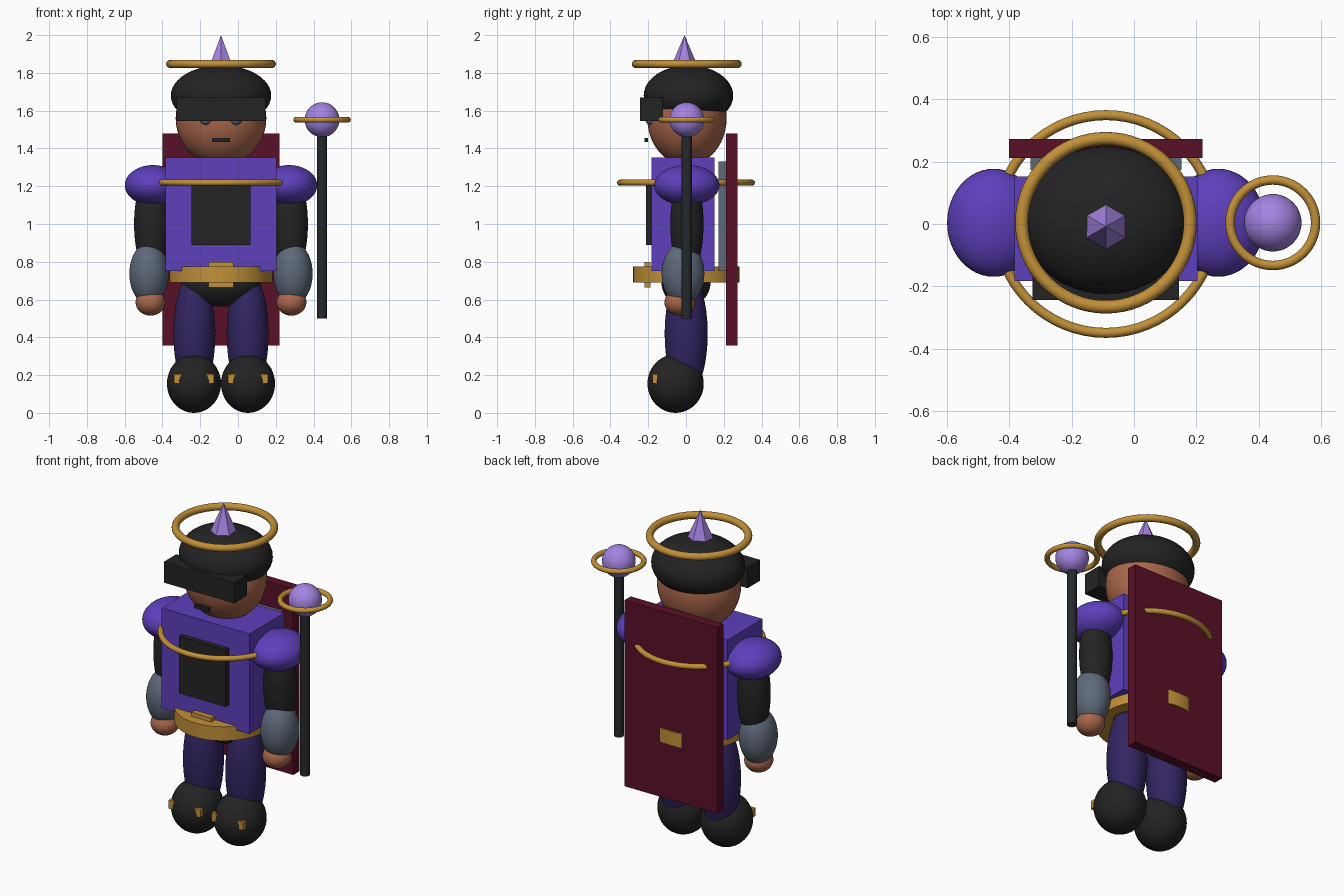
import bpy, math

if "Cube" in bpy.data.objects:
    bpy.data.objects.remove(bpy.data.objects["Cube"])

CX = -0.09  # body centre line; the staff stands to the right of it


def mat(name, r, g, b):
    m = bpy.data.materials.new(name)
    m.diffuse_color = (r, g, b, 1)
    m.use_nodes = True
    m.node_tree.nodes["Principled BSDF"].inputs["Base Color"].default_value = m.diffuse_color
    return m


PURPLE = mat("purple", 0.11, 0.05, 0.50)
INDIGO = mat("dark_indigo", 0.032, 0.018, 0.12)
BLACK = mat("black", 0.017, 0.017, 0.017)
CHARCOAL = mat("charcoal", 0.019, 0.022, 0.025)
SKIN = mat("skin", 0.40, 0.135, 0.07)
GOLD = mat("gold", 0.54, 0.28, 0.04)
LAVENDER = mat("lavender", 0.37, 0.23, 0.76)
SLATE = mat("slate", 0.11, 0.14, 0.19)
MAROON = mat("maroon", 0.10, 0.005, 0.02)


def finish(name, material, smooth=True):
    ob = bpy.context.object
    ob.name = name
    ob.data.materials.append(material)
    bpy.ops.object.transform_apply(location=False, rotation=False, scale=True)
    if smooth:
        bpy.ops.object.shade_smooth_by_angle(angle=math.radians(35))
    return ob


def ball(name, loc, radii, material):
    bpy.ops.mesh.primitive_uv_sphere_add(segments=48, ring_count=24, radius=1, location=loc)
    bpy.context.object.scale = radii
    return finish(name, material)


def box(name, x, y, z, material):
    """Box from (min, max) pairs."""
    spans = (x, y, z)
    bpy.ops.mesh.primitive_cube_add(size=1, location=[(a + b) / 2 for a, b in spans])
    bpy.context.object.scale = [b - a for a, b in spans]
    return finish(name, material, False)


def ring(name, loc, outer, minor, material):
    bpy.ops.mesh.primitive_torus_add(major_segments=64, minor_segments=16, location=loc,
                                     major_radius=outer - minor, minor_radius=minor)
    return finish(name, material)


def cylinder(name, loc, rx, ry, height, material):
    bpy.ops.mesh.primitive_cylinder_add(vertices=48, radius=1, depth=1, location=loc)
    bpy.context.object.scale = (rx, ry, height)
    return finish(name, material)


# Head
ball("head", (CX, 0.005, 1.56), (0.24, 0.21, 0.25), SKIN)
ball("cap", (CX, 0.013, 1.68), (0.266, 0.237, 0.16), BLACK)
box("brow_visor", (CX - 0.235, CX + 0.235), (-0.243, -0.123), (1.545, 1.67), BLACK)
box("mouth", (CX - 0.048, CX + 0.048), (-0.22, -0.2), (1.433, 1.455), BLACK)
ring("halo", (CX, 0.004, 1.847), 0.291, 0.021, GOLD)
bpy.ops.mesh.primitive_cone_add(vertices=6, radius1=0.0725, radius2=0, depth=0.17,
                                location=(CX, -0.008, 1.915))
finish("crown_spike", LAVENDER, False)

# Torso, back plate and cape
box("torso", (CX - 0.293, CX + 0.293), (-0.182, 0.152), (0.75, 1.353), PURPLE)
box("chest_panel", (CX - 0.156, CX + 0.156), (-0.213, -0.17), (0.888, 1.232), BLACK)
ring("chest_ring", (CX, 0, 1.219), 0.365, 0.016, GOLD)
box("back_plate", (CX - 0.242, CX + 0.242), (0.173, 0.214), (0.755, 1.33), SLATE)
box("cape", (CX - 0.31, CX + 0.31), (0.212, 0.272), (0.357, 1.478), MAROON)

# Belt and hips
cylinder("belt", (CX, 0.001, 0.7325), 0.273, 0.281, 0.085, GOLD)
box("buckle", (CX - 0.066, CX + 0.066), (-0.22, -0.188), (0.665, 0.8), GOLD)
ball("hips", (CX, 0, 0.69), (0.21, 0.13, 0.127), BLACK)

# Paired parts
for side, s in (("left", -1), ("right", 1)):
    ball(side + "_eye", (CX + s * 0.08, -0.19, 1.555), (0.032, 0.025, 0.03), SLATE)
    ball(side + "_shoulder", (CX + s * 0.36, 0.004, 1.205), (0.149, 0.173, 0.107), PURPLE)
    ball(side + "_arm", (CX + s * 0.367, 0.005, 1.0), (0.093, 0.088, 0.28), BLACK)
    ball(side + "_gauntlet", (CX + s * 0.381, -0.016, 0.737), (0.104, 0.113, 0.165), SLATE)
    ball(side + "_hand", (CX + s * 0.373, -0.032, 0.585), (0.079, 0.082, 0.07), SKIN)
    ball(side + "_leg", (CX + s * 0.141, 0.001, 0.42), (0.111, 0.114, 0.33), INDIGO)
    bx = CX + s * 0.143
    ball(side + "_boot", (bx, -0.055, 0.155), (0.143, 0.149, 0.155), BLACK)
    box(side + "_boot_strap", (bx - 0.106, bx + 0.106), (-0.178, -0.15), (0.155, 0.205), GOLD)

# Staff
SX, SY = 0.445, 0.004
cylinder("staff_pole", (SX, SY, 1.01), 0.027, 0.027, 1.02, CHARCOAL)
ball("staff_orb", (SX, SY, 1.552), (0.092, 0.092, 0.092), LAVENDER)
ring("staff_ring", (SX, SY, 1.552), 0.152, 0.015, GOLD)
